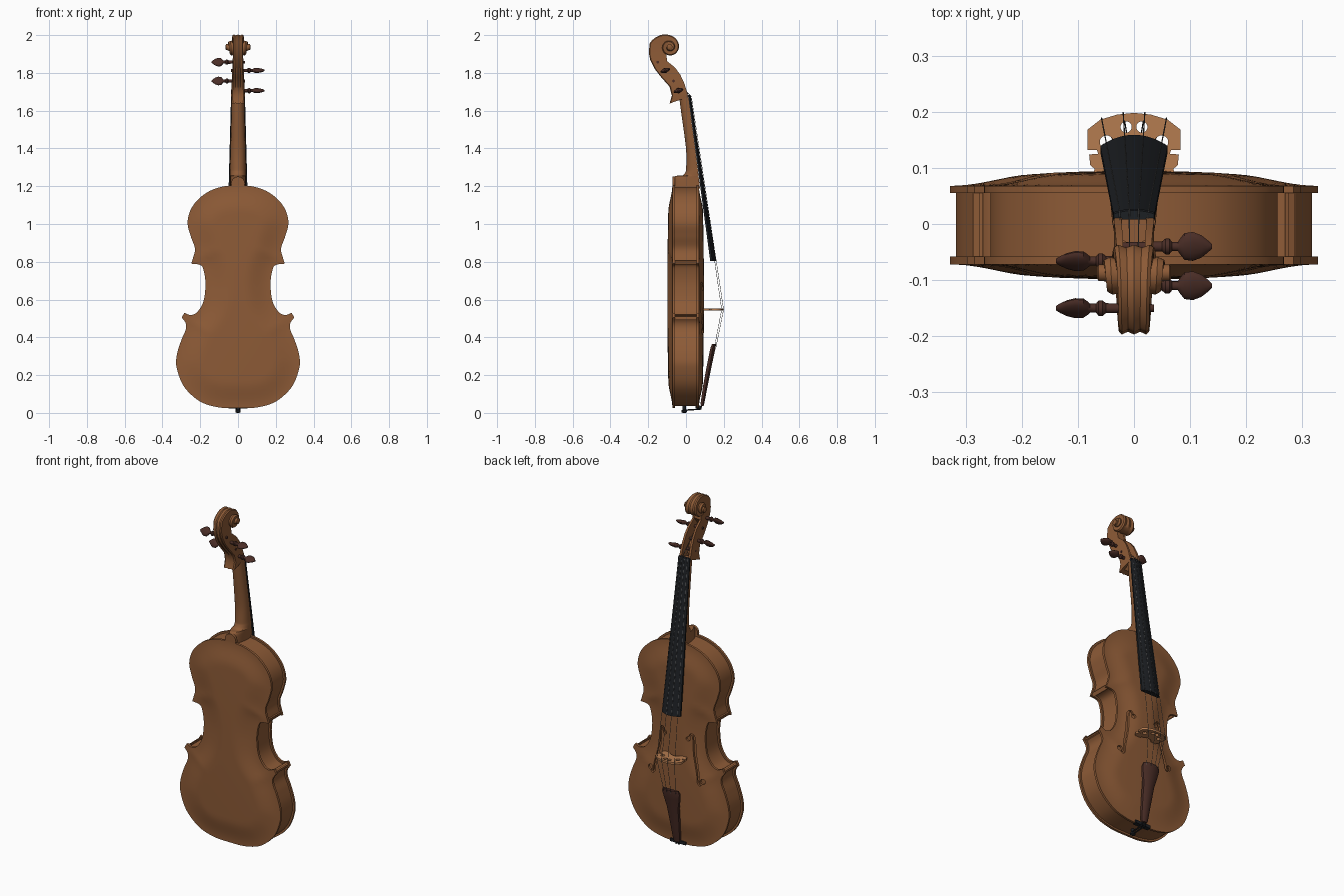
import bpy, bmesh, math
from mathutils import Vector, Matrix
from mathutils.geometry import delaunay_2d_cdt

if "Cube" in bpy.data.objects:
    bpy.data.objects.remove(bpy.data.objects["Cube"])


def mat(name, c):
    m = bpy.data.materials.new(name)
    m.diffuse_color = (*c, 1)
    m.use_nodes = True
    m.node_tree.nodes["Principled BSDF"].inputs["Base Color"].default_value = m.diffuse_color
    return m


WOOD = mat("varnished_wood", (0.27, 0.105, 0.038))
PALE = mat("pale_maple", (0.46, 0.2, 0.08))
BLACK = mat("ebony", (0.012, 0.014, 0.017))
DARK = mat("rosewood", (0.07, 0.027, 0.02))
STEEL = mat("steel", (0.12, 0.12, 0.12))


def finish(name, verts, faces, m, angle=35):
    me = bpy.data.meshes.new(name)
    me.from_pydata(verts, [], faces)
    bm = bmesh.new()
    bm.from_mesh(me)
    bmesh.ops.recalc_face_normals(bm, faces=bm.faces)
    bm.to_mesh(me)
    bm.free()
    ob = bpy.data.objects.new(name, me)
    bpy.context.collection.objects.link(ob)
    me.materials.append(m)
    bpy.ops.object.select_all(action='DESELECT')
    ob.select_set(True)
    bpy.context.view_layer.objects.active = ob
    bpy.ops.object.shade_smooth_by_angle(angle=math.radians(angle))
    return ob


def loft(name, rings, m):
    """Joins a list of equal rings into a capped solid."""
    n = len(rings[0])
    verts = [tuple(p) for r in rings for p in r]
    faces = []
    for i in range(len(rings) - 1):
        for j in range(n):
            k = (j + 1) % n
            faces.append((i*n + j, i*n + k, (i+1)*n + k, (i+1)*n + j))
    faces += [tuple(range(n)), tuple(range((len(rings)-1)*n, len(rings)*n))]
    return finish(name, verts, faces, m)


def spline(pts, n=7):
    p = [Vector(a) for a in pts]
    p = [p[0]] + p + [p[-1]]
    out = []
    for i in range(1, len(p) - 2):
        a, b, c, d = p[i-1:i+3]
        for k in range(n):
            t = k / n
            out.append(0.5*(2*b + (c-a)*t + (2*a-5*b+4*c-d)*t*t + (3*b-a-3*c+d)*t**3))
    return out + [p[-1]]


def circle(x, y, r, n=20):
    return [Vector((x + r*math.cos(2*math.pi*i/n), y + r*math.sin(2*math.pi*i/n))) for i in range(n)]


def tubes(name, paths, r, m):
    cu = bpy.data.curves.new(name, 'CURVE')
    cu.dimensions, cu.bevel_depth, cu.bevel_resolution = '3D', r, 2
    for path in paths:
        s = cu.splines.new('POLY')
        s.points.add(len(path) - 1)
        for q, c in zip(s.points, path):
            q.co = (*c, 1)
    cu.materials.append(m)
    bpy.context.collection.objects.link(bpy.data.objects.new(name, cu))


# Body outline: lower bout, waist, upper bout
half = (spline([(0, .025), (.1, .029), (.2, .06), (.285, .138), (.325, .24), (.323, .31), (.3, .385),
                (.277, .44), (.277, .475), (.298, .505)])
        + spline([(.284, .53), (.25, .518), (.215, .535), (.183, .59), (.172, .68), (.182, .755), (.2, .783), (.248, .79)])
        + spline([(.238, .82), (.228, .87), (.25, .935), (.267, 1.01), (.243, 1.09), (.178, 1.158), (.095, 1.195), (0, 1.207)]))
outline = half + [Vector((-p.x, p.y)) for p in half[-2:0:-1]]


def edge_dist(p):
    best = 9
    for a, b in zip(outline, outline[1:] + outline[:1]):
        ab = b - a
        t = max(0, min(1, (p - a).dot(ab) / max(ab.length_squared, 1e-12)))
        best = min(best, (p - a - ab*t).length_squared)
    return math.sqrt(best)


def inside(p, poly):
    hit = False
    for a, b in zip(poly, poly[1:] + poly[:1]):
        if (a.y > p.y) != (b.y > p.y) and p.x < a.x + (b.x-a.x)*(p.y-a.y)/(b.y-a.y):
            hit = not hit
    return hit


# Sound hole shapes: tapering stem and two round eyes, mirrored
path = spline([(.08, .668), (.09, .687), (.104, .68), (.109, .65), (.114, .58), (.126, .52),
               (.14, .46), (.142, .425), (.153, .408), (.166, .42)], 4)
left, right = [], []
for i, p in enumerate(path):
    d = (path[min(i+1, len(path)-1)] - path[max(i-1, 0)]).normalized()
    w = .003 + .005*math.sin(math.pi*i/(len(path)-1))
    left.append(p + Vector((-d.y, d.x))*w)
    right.append(p - Vector((-d.y, d.x))*w)
holes = [right + left[::-1], circle(.076, .661, .0125), circle(.17, .432, .015)]
holes += [[Vector((-p.x, p.y)) for p in h] for h in holes]


# Arched plates: filled outline, raised by distance from the edge
def plate(name, side, inner, outer, holes):
    pts, edges = [], []
    for poly in [outline] + holes:
        b, n = len(pts), len(poly)
        edges += [(b + i, b + (i+1) % n) for i in range(n)]
        pts += poly
    pts += [Vector((i*.02, j*.02)) for i in range(-16, 17) for j in range(2, 61)]
    flat, _, found, *_ = delaunay_2d_cdt(pts, edges, [], 0, 1e-5)
    tris = []
    for t in found:
        c = sum((flat[i] for i in t), Vector((0, 0))) / len(t)
        if inside(c, outline) and not any(inside(c, h) for h in holes):
            tris.append(tuple(t))
    used = sorted({i for t in tris for i in t})
    index = {v: k for k, v in enumerate(used)}
    tris = [tuple(index[i] for i in t) for t in tris]
    flat = [flat[i] for i in used]
    sides = {e for t in tris for e in zip(t, t[1:] + t[:1])}
    rim = [e for e in sides if e[::-1] not in sides]
    rise = []
    for c in flat:
        t = min(1, edge_dist(c) / .14)
        rise.append(.027*t*t*(3-2*t)*(1 - .5*(c.x/.33)**2)*(1 - .35*((c.y-.62)/.6)**2))
    n = len(flat)
    verts = [(c.x, side*(y + h), c.y) for y in (inner, outer) for c, h in zip(flat, rise)]
    finish(name, verts, tris + [tuple(i + n for i in f) for f in tris] + [(a, b, b + n, a + n) for a, b in rim], WOOD)


plate("back_plate", -1, .058, .072, [])
plate("top_plate", 1, .055, .068, holes)

# Ribs: wall just inside the plate edge
wall = []
for r in (.011, .018):
    ring = []
    for i, p in enumerate(outline):
        d = (outline[(i+1) % len(outline)] - outline[i-1]).normalized()
        ring.append(p + Vector((-d.y, d.x))*r)
    wall.append(ring)
n = len(outline)
verts = [(p.x, y, p.y) for ring in wall for y in (-.06, .057) for p in ring]
faces = []
for a, b in ((0, 1), (1, 3), (3, 2), (2, 0)):
    faces += [(a*n + i, a*n + (i+1) % n, b*n + (i+1) % n, b*n + i) for i in range(n)]
finish("ribs", verts, faces, WOOD)


# Neck with heel, and the button on the back
def neck_ring(z, w, yf, yb):
    return [(w*math.cos(a), yf + (yb-yf)*math.sin(a)**.75, z) for a in [math.pi*i/16 for i in range(16)] + [math.pi - 1e-6]]


neck = spline([(1.67, .034, .014), (1.58, .035, .024), (1.4, .04, .048), (1.3, .042, .061), (1.275, .043, .064),
               (1.256, .043, .066), (1.25, .042, .067), (1.188, .042, .074)], 4)
backs = spline([(-.036, 0), (-.024, 0), (0, 0), (.001, 0), (-.003, 0), (-.02, 0), (-.062, 0), (-.07, 0)], 4)
loft("neck", [neck_ring(a[0], a[1], a[2], b[0]) for a, b in zip(neck, backs)], WOOD)
loft("button", [[(p.x, y, p.y) for p in circle(0, 1.215, .036, 24)] for y in (-.072, -.057)], WOOD)


# Fingerboard, nut and tailpiece with curved fronts
def board_ring(z, w, yf, yb, sag):
    return [(w*i/6, yf - sag*(i/6)**2, z) for i in range(-6, 7)] + [(w, yb, z), (-w, yb, z)]


loft("fingerboard", [board_ring(1.672, .037, .025, .012, .006), board_ring(.805, .06, .159, .128, .02)], BLACK)
loft("nut", [board_ring(1.682, .036, .024, .008, .006), board_ring(1.672, .037, .027, .008, .006)], BLACK)
loft("tailpiece", [board_ring(*s) for s in ((.365, .05, .158, .138, .014), (.345, .056, .157, .13, .015),
     (.31, .05, .149, .122, .013), (.25, .036, .136, .11, .01), (.14, .028, .114, .09, .009),
     (.05, .021, .097, .077, .007), (.036, .015, .093, .08, .005))], DARK)

# Pegbox and scroll: one band that winds into the eye
bands = [(a[:2], a[2:4], a[4], .7 if i < 5 else .03) for i, a in enumerate([
    (-.087, 1.638, .014, 1.672, .034), (-.075, 1.68, .006, 1.697, .036), (-.087, 1.727, -.008, 1.742, .034),
    (-.13, 1.775, -.03, 1.79, .032), (-.165, 1.82, -.058, 1.828, .03), (-.189, 1.868, -.1, 1.862, .028),
    (-.197, 1.905, -.105, 1.905, .027)])]
eye = (-.087, 1.937)
keys = [(170, .107, .027), (135, .083, .028), (90, .063, .03), (45, .054, .033), (0, .05, .036), (-90, .045, .042),
        (-180, .039, .047), (-270, .033, .051), (-360, .028, .054), (-450, .022, .057), (-540, .017, .06)]
for k in spline(keys, 6):
    a = math.radians(k[0])
    bands.append(((eye[0] + k[1]*math.cos(a), eye[1] + k[1]*math.sin(a)), eye, k[2], .03))
rings = []
for o, i, w, depth in bands:
    o, i = Vector(o), Vector(i)
    f = .005 / max((o - i).length, .01)
    g = w * .62
    sec = [(0, w), (1 - f, w), (1, w*.8), (1 - f, w*.4), (1, 0), (1 - f, -w*.4), (1, -w*.8), (1 - f, -w),
           (0, -w), (0, -g), (depth, -g), (depth, g), (0, g)]
    rings.append([(x, *i.lerp(o, t)) for t, x in sec])
loft("pegbox_scroll", rings, WOOD)
loft("scroll_eye", [[(x, p.x, p.y) for p in circle(*eye, r)] for x, r in
                    ((-.066, .01), (-.063, .015), (.063, .015), (.066, .01))], WOOD)

# Tuning pegs
pegs = [(-1, -.066, 1.757), (-1, -.15, 1.857), (1, -.11, 1.813), (1, -.04, 1.706)]
shape = [(-.036, .007, .007), (.05, .009, .009), (.056, .014, .014), (.063, .014, .014), (.068, .008, .008),
         (.078, .008, .008), (.083, .016, .01), (.09, .025, .012), (.105, .027, .011), (.12, .021, .009),
         (.131, .012, .007), (.139, .004, .004)]
for k, (s, y, z) in enumerate(pegs):
    M = Matrix.Translation((0, y, z)) @ Matrix.Rotation(math.radians(55 if s < 0 else 18), 4, 'X')
    loft(f"peg_{k+1}", [[M @ Vector((s*x, p.x*ry, p.y*rz)) for p in circle(0, 0, 1, 16)]
                        for x, ry, rz in shape], DARK)

# Bridge: filled flat curve with pierced holes
side = [(.03, .195), (.06, .186), (.083, .168), (.083, .132), (.066, .132), (.064, .125), (.08, .124), (.078, .105),
        (.07, .098), (.073, .087), (.038, .089), (.036, .1), (.02, .112)]
shape = [Vector((0, .198))] + [Vector(p) for p in side] + [Vector((0, .116))] + [Vector((-x, y)) for x, y in side[::-1]]
cu = bpy.data.curves.new("bridge", 'CURVE')
cu.dimensions, cu.fill_mode, cu.extrude = '2D', 'BOTH', .006
for poly in (shape, circle(.014, .173, .01), circle(-.014, .173, .01), circle(.049, .146, .012), circle(-.049, .146, .012)):
    s = cu.splines.new('POLY')
    s.points.add(len(poly) - 1)
    for q, p in zip(s.points, poly):
        q.co = (p.x, p.y, 0, 1)
    s.use_cyclic_u = True
cu.materials.append(PALE)
bridge = bpy.data.objects.new("bridge", cu)
bridge.location.z = .547
bpy.context.collection.objects.link(bridge)

# Strings from peg over nut and bridge to tailpiece
lines = []
for k, (s, y, z) in zip((-1, -.333, .333, 1), pegs):
    o = abs(k) > .5
    lines.append([(k*.02, y, z), (k*.026, .025 if o else .028, 1.677), (k*.058, .189 if o else .199, .547),
                  (k*.038, .151 if o else .159, .35)])
tubes("strings", lines, .0011, STEEL)

# Saddle, tail cord and end button
loft("saddle", [[(x*.05, y, z) for x, y in ((-1, .05), (1, .05), (1, .076), (-1, .076))] for z in (.022, .04)], BLACK)
tubes("tail_cord", [[(x, .085, .05), (x, .078, .02), (x*.8, -.01, .014)] for x in (-.009, .009)], .004, BLACK)
loft("end_button", [[(p.x, p.y, z) for p in circle(0, -.01, r)] for z, r in
                    ((0, .008), (.004, .014), (.013, .014), (.017, .009), (.045, .009))], BLACK)
